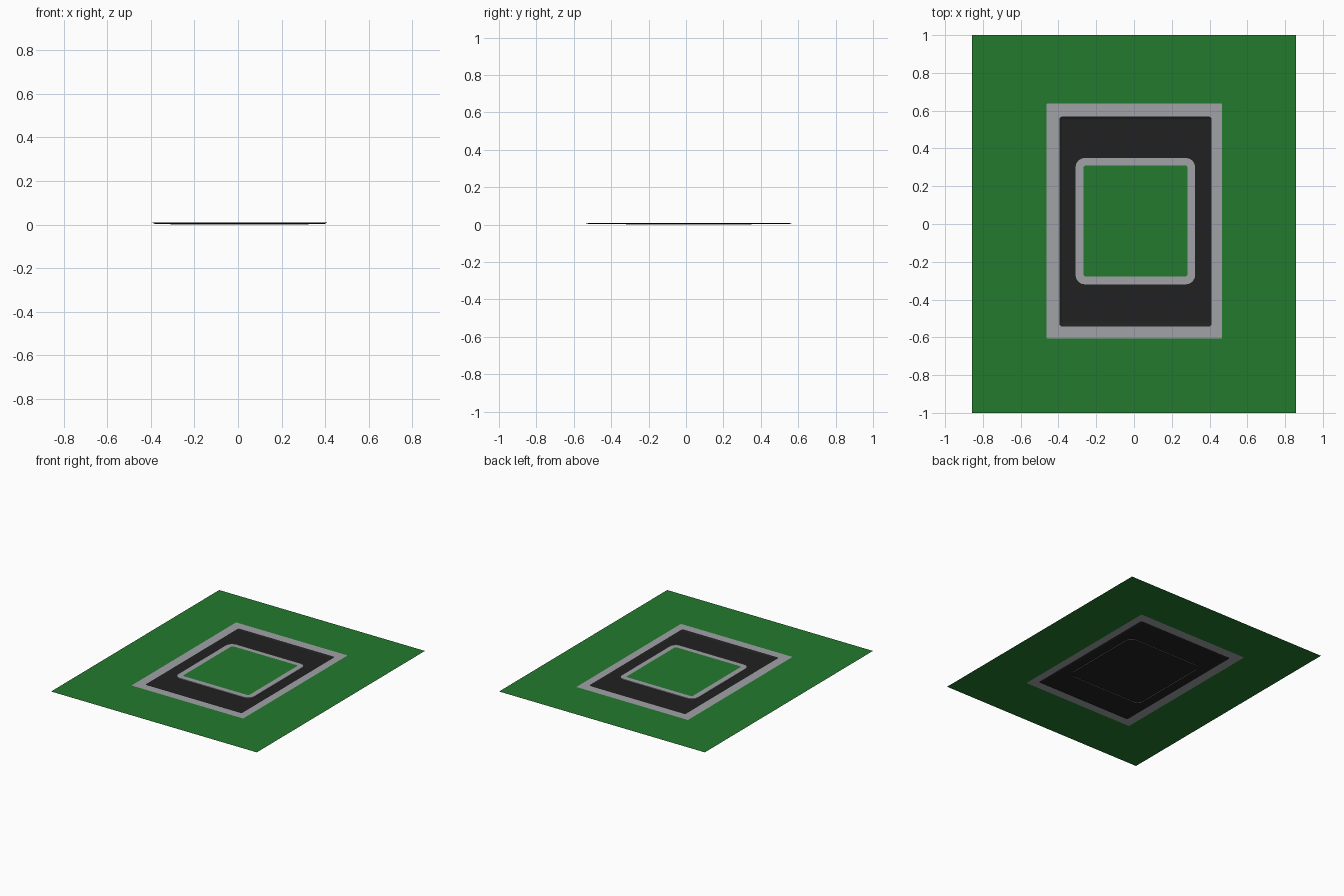
import bpy, bmesh, math

if "Cube" in bpy.data.objects:
    bpy.data.objects.remove(bpy.data.objects["Cube"])

def material(name, rgb):
    m = bpy.data.materials.new(name)
    m.diffuse_color = (*rgb, 1)
    m.use_nodes = True
    m.node_tree.nodes["Principled BSDF"].inputs["Base Color"].default_value = m.diffuse_color
    return m

GRASS = material("grass green", (0.017, 0.195, 0.027))
PAVE = material("pavement grey", (0.35, 0.36, 0.39))
ROAD = material("asphalt black", (0.0155, 0.0155, 0.0155))

TOP, ROAD_Z = 0.009, 0.004
STEPS = 4

def loop(rect, r, z):
    """Rounded rectangle, anticlockwise; rect = x0, x1, y0, y1."""
    x0, x1, y0, y1 = rect
    corners = [(x1 - r, y1 - r), (x0 + r, y1 - r), (x0 + r, y0 + r), (x1 - r, y0 + r)]
    pts = []
    for k, (cx, cy) in enumerate(corners):
        for i in range(STEPS + 1):
            a = math.pi / 2 * (k + i / STEPS)
            pts.append((cx + r * math.cos(a), cy + r * math.sin(a), z))
    return pts

def surface(name, mat, loops, fill=False):
    """Bridge successive loops from outside to inside, optionally capping the last."""
    bm = bmesh.new()
    rings = [[bm.verts.new(p) for p in l] for l in loops]
    n = len(rings[0])
    for a, b in zip(rings, rings[1:]):
        for i in range(n):
            j = (i + 1) % n
            bm.faces.new((a[i], a[j], b[j], b[i]))
    if fill:
        bm.faces.new(rings[-1])
    bmesh.ops.remove_doubles(bm, verts=bm.verts, dist=1e-5)
    me = bpy.data.meshes.new(name)
    bm.to_mesh(me)
    bm.free()
    me.materials.append(mat)
    ob = bpy.data.objects.new(name, me)
    bpy.context.collection.objects.link(ob)
    return ob

lot = (-0.857, 0.857, -1, 1)
walk_out = (-0.463, 0.467, -0.606, 0.638)
road_edge = (-0.394, 0.41, -0.542, 0.568)
road_flat = (-0.382, 0.398, -0.522, 0.556)
block = (-0.31, 0.324, -0.32, 0.35)
lawn = (-0.267, 0.283, -0.278, 0.31)

# Outer lawn and pavement, level with each other
surface("outer_lawn", GRASS, [loop(lot, 0, TOP), loop(walk_out, 0.006, TOP)])
surface("outer_pavement", PAVE, [loop(walk_out, 0.006, TOP), loop(road_edge, 0.012, TOP)])
# Road: shallow dished sheet running under the central block
surface("road", ROAD, [loop(road_edge, 0.012, TOP), loop(road_flat, 0.01, ROAD_Z)], fill=True)
# Central block: kerb wall, pavement ring and lawn
surface("inner_pavement", PAVE, [loop(block, 0.05, 0), loop(block, 0.05, TOP), loop(lawn, 0.012, TOP)])
surface("inner_lawn", GRASS, [loop(lawn, 0.012, TOP)], fill=True)
